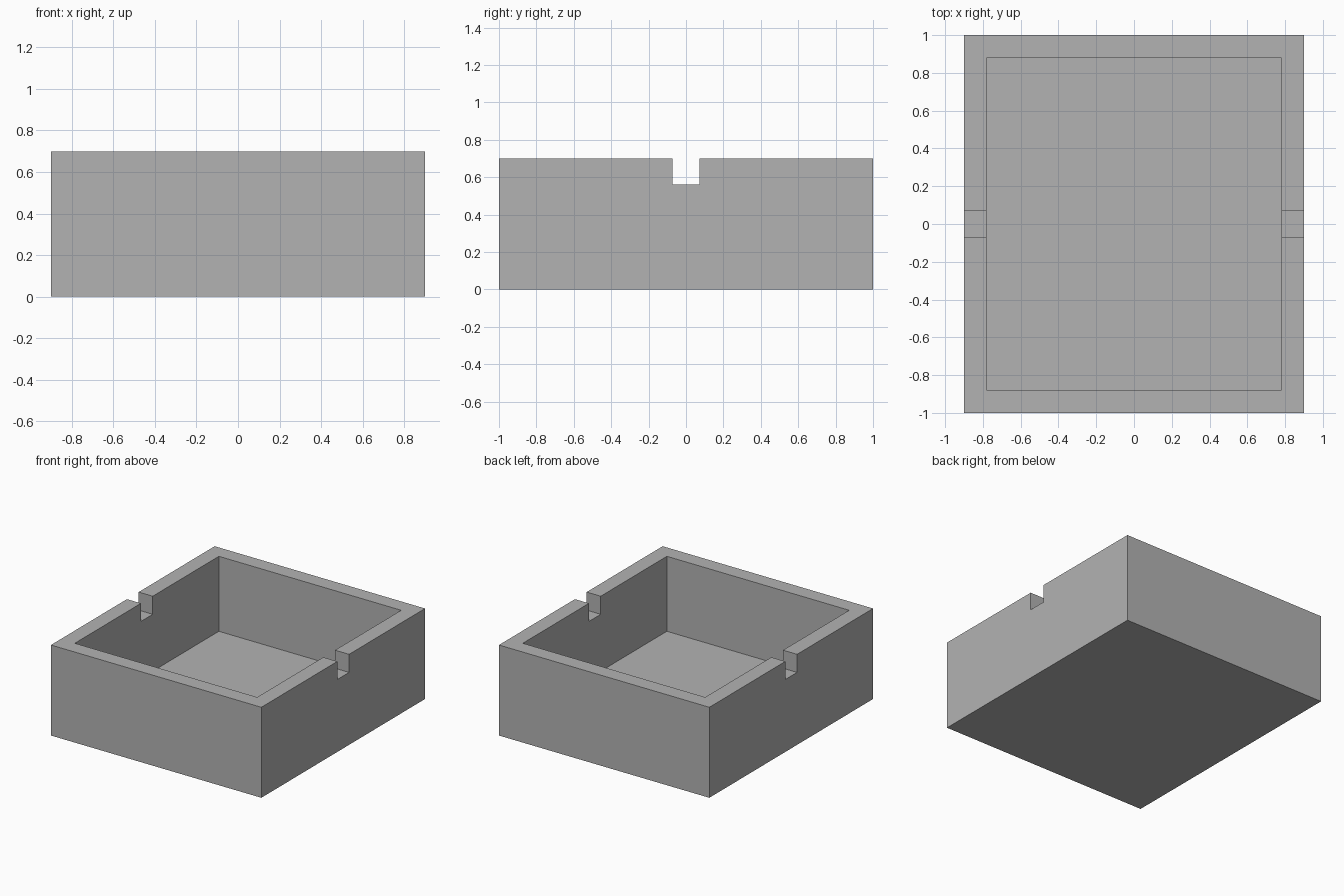
import bpy

cube = bpy.data.objects.get("Cube")
if cube:
    bpy.data.objects.remove(cube, do_unlink=True)

WIDTH, LENGTH, HEIGHT = 1.8, 2.0, 0.7
WALL = 0.12
NOTCH_WIDTH, NOTCH_DEPTH = 0.144, 0.14
CLEAR = 0.2  # overshoot of the cutters past the surface

# Single matte grey
grey = bpy.data.materials.new("light_grey")
grey.use_nodes = True
colour = (0.45, 0.45, 0.45, 1)
grey.diffuse_color = colour
grey.node_tree.nodes["Principled BSDF"].inputs["Base Color"].default_value = colour


def box(name, size, bottom):
    """Box centred on x and y, standing at the given height."""
    bpy.ops.mesh.primitive_cube_add(size=1, location=(0, 0, bottom + size[2] / 2))
    obj = bpy.context.object
    obj.name = name
    obj.scale = size
    bpy.ops.object.transform_apply(location=True, rotation=False, scale=True)
    obj.data.materials.append(grey)
    return obj


def cut(target, cutter):
    """Subtract the cutter from the target and discard it."""
    cutter.hide_render = True
    mod = target.modifiers.new(cutter.name, "BOOLEAN")
    mod.operation = "DIFFERENCE"
    mod.solver = "EXACT"
    mod.object = cutter
    bpy.context.view_layer.objects.active = target
    bpy.ops.object.modifier_apply(modifier=mod.name)
    bpy.data.objects.remove(cutter, do_unlink=True)


# Open tray: solid block, hollowed to an even wall and floor thickness
tray = box("open_tray", (WIDTH, LENGTH, HEIGHT), 0)
cut(tray, box("cavity_cutter",
              (WIDTH - 2 * WALL, LENGTH - 2 * WALL, HEIGHT - WALL + CLEAR), WALL))

# Matching notches in the rims of the left and right walls
cut(tray, box("notch_cutter",
              (WIDTH + CLEAR, NOTCH_WIDTH, NOTCH_DEPTH + CLEAR), HEIGHT - NOTCH_DEPTH))
